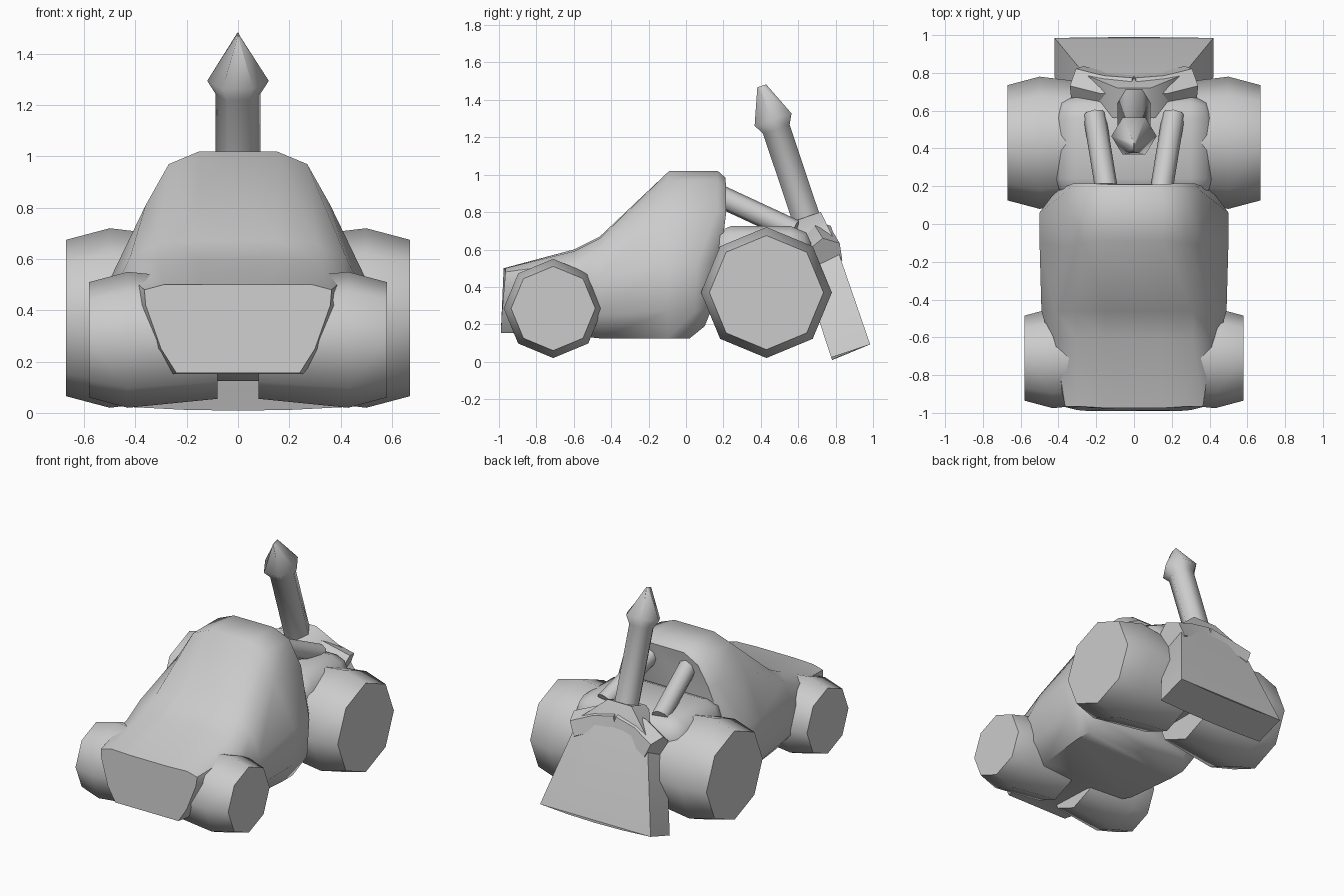
import bpy, bmesh, math
from mathutils import Vector

if "Cube" in bpy.data.objects:
    bpy.data.objects.remove(bpy.data.objects["Cube"])


def loft(name, rings, angle=50):
    """Skin a list of equal-length point rings and cap both ends."""
    bm = bmesh.new()
    vs = [[bm.verts.new(p) for p in ring] for ring in rings]
    n = len(rings[0])
    for a, b in zip(vs, vs[1:]):
        for i in range(n):
            j = (i + 1) % n
            bm.faces.new((a[i], a[j], b[j], b[i]))
    bm.faces.new(vs[0])
    bm.faces.new(vs[-1])
    bmesh.ops.recalc_face_normals(bm, faces=bm.faces)
    return finish(name, bm, angle)


def finish(name, bm, angle=50):
    me = bpy.data.meshes.new(name)
    bm.to_mesh(me)
    bm.free()
    ob = bpy.data.objects.new(name, me)
    bpy.context.collection.objects.link(ob)
    bpy.ops.object.select_all(action='DESELECT')
    ob.select_set(True)
    bpy.context.view_layer.objects.active = ob
    bpy.ops.object.shade_smooth_by_angle(angle=math.radians(angle))
    return ob


def tube(name, path, radius, sides=8):
    """Straight-sided tube through path points."""
    path = [Vector(p) for p in path]
    rings = []
    for i, p in enumerate(path):
        d = (path[min(i + 1, len(path) - 1)] - path[max(i - 1, 0)]).normalized()
        u = d.cross(Vector((0, 0.3, 1))).normalized()
        v = d.cross(u)
        rings.append([p + radius * (math.cos(t) * u + math.sin(t) * v)
                      for t in (2 * math.pi * k / sides for k in range(sides))])
    return loft(name, rings)


# Body shell: half sections from the floor to the roof, as (x, y, z)
halves = [
    [(.24, -.99, .155), (.30, -.985, .25), (.36, -.97, .42),
     (.365, -.965, .48), (.29, -.965, .50), (.14, -.975, .50)],
    [(.30, -.60, .14), (.40, -.60, .25), (.45, -.60, .42),
     (.42, -.60, .53), (.31, -.60, .59), (.15, -.60, .60)],
    [(.36, -.46, .125), (.47, -.46, .25), (.49, -.46, .46),
     (.42, -.46, .61), (.31, -.46, .66), (.15, -.46, .67)],
    [(.40, -.10, .125), (.49, -.10, .27), (.50, -.10, .52),
     (.36, -.12, .81), (.27, -.10, .97), (.15, -.09, 1.02)],
    [(.40, .02, .125), (.49, .05, .27), (.50, .06, .52),
     (.36, .17, .81), (.27, .17, .97), (.15, .17, 1.02)],
    [(.34, .10, .19), (.40, .14, .29), (.41, .18, .52),
     (.32, .215, .80), (.24, .215, .93), (.13, .21, .985)],
]
loft("body", [h + [(-x, y, z) for x, y, z in reversed(h)] for h in halves])


# Wheels: eight-sided barrels with a wide middle ring
def wheel(name, side, y, z, rings):
    loft(name, [[(side * x, y + r * math.sin(k * math.pi / 4),
                  z + r * math.cos(k * math.pi / 4)) for k in range(8)]
                for x, r in rings])


for label, s in (("right", 1), ("left", -1)):
    wheel("front_wheel_" + label, s, -.71, .285,
          [(.08, .23), (.43, .265), (.58, .225)])
    wheel("rear_wheel_" + label, s, .43, .37,
          [(.08, .30), (.50, .35), (.67, .305)])
    # Exhaust pipes
    tube("exhaust_pipe_" + label,
         [(s * .14, .15, .90), (s * .21, .58, .70)], .06)
    # Drooping arms of the rear mount
    tube("mount_arm_" + label,
         [(0, .70, .66), (s * .15, .71, .63), (s * .30, .745, .57)], .10, 6)

# Engine block between the rear wheels
bm = bmesh.new()
bmesh.ops.create_cube(bm, size=1)
bmesh.ops.scale(bm, vec=(.84, .56, .48), verts=bm.verts)
bmesh.ops.translate(bm, vec=(0, .40, .485), verts=bm.verts)
bmesh.ops.bevel(bm, geom=bm.edges[:], offset=.12, segments=2, profile=.5,
                affect='EDGES')
finish("engine_block", bm)

# Tilted rear pole: positions are measured down its axis from the tip
TIP = Vector((0, .405, 1.475))
AXIS = Vector((0, .318, -.948))
PERP = Vector((0, .948, .318))


def on_pole(s, x, t):
    return TIP + AXIS * s + PERP * t + Vector((x, 0, 0))


loft("rear_pole", [
    [on_pole(s, w * math.cos(k * math.pi / 3), t * math.sin(k * math.pi / 3) / .866)
     for k in range(6)]
    for s, w, t in [(0, .004, .025), (.19, .12, .104), (.245, .087, .075),
                    (.85, .087, .075)]], 62)

# Flared skirt at the foot of the pole
outline = [(-1, -1), (-.5, -1), (0, -1), (.5, -1), (1, -1),
           (1, 1), (.5, 1), (0, 1), (-.5, 1), (-1, 1)]
loft("flared_skirt", [
    [on_pole(s + sag * (1 - a * a), w * a, t * b) for a, b in outline]
    for s, w, t, sag in [(.74, .09, .085, 0), (.90, .26, .105, 0),
                         (1.495, .42, .11, .015)]])
